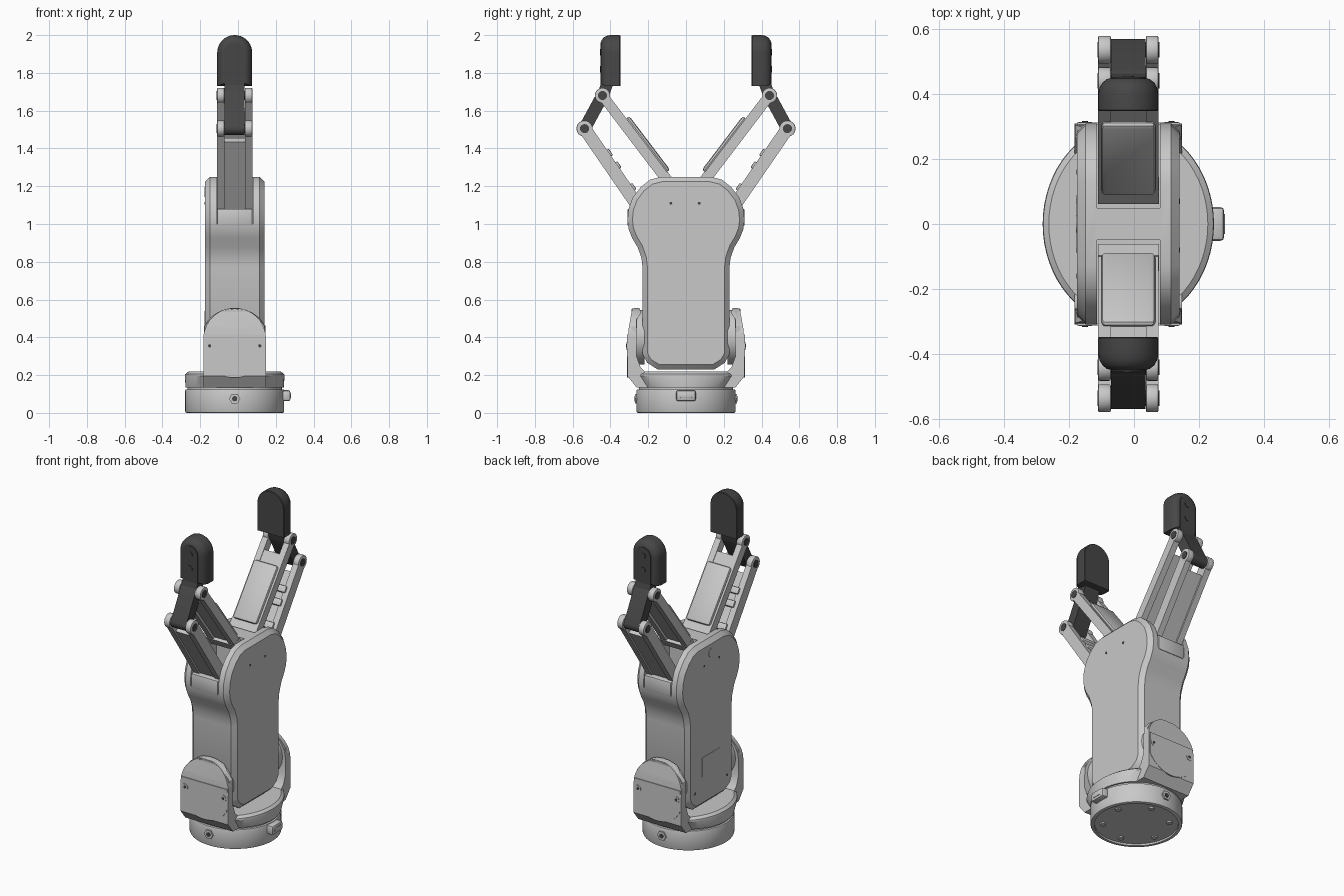
import bpy, bmesh, math
from mathutils import Vector

if "Cube" in bpy.data.objects:
    bpy.data.objects.remove(bpy.data.objects["Cube"])

C = -0.0175  # symmetry plane of the gripper in x


def material(name, r, g, b):
    m = bpy.data.materials.new(name)
    m.diffuse_color = (r, g, b, 1)
    m.use_nodes = True
    m.node_tree.nodes["Principled BSDF"].inputs["Base Color"].default_value = m.diffuse_color
    return m


GREY = material("light grey", 0.58, 0.58, 0.58)
DARK = material("charcoal", 0.062, 0.062, 0.062)


def loft(name, axis, rings, mat, bevel=0, segs=2, cut=None, op='DIFFERENCE', angle=50):
    """rings: list of (t, 2D outline); t runs along axis."""
    put = {'x': lambda a, b, t: (t, a, b), 'y': lambda a, b, t: (a, t, b),
           'z': lambda a, b, t: (a, b, t)}[axis]
    bm = bmesh.new()
    loops = [[bm.verts.new(put(a, b, t)) for a, b in pts] for t, pts in rings]
    n = len(loops[0])
    for lo, hi in zip(loops, loops[1:]):
        for i in range(n):
            j = (i + 1) % n
            bm.faces.new((lo[i], lo[j], hi[j], hi[i]))
    bm.faces.new(loops[0])
    bm.faces.new(loops[-1])
    bmesh.ops.recalc_face_normals(bm, faces=bm.faces)
    me = bpy.data.meshes.new(name)
    bm.to_mesh(me)
    bm.free()
    me.materials.append(mat)
    ob = bpy.data.objects.new(name, me)
    bpy.context.collection.objects.link(ob)
    bpy.ops.object.select_all(action='DESELECT')
    ob.select_set(True)
    bpy.context.view_layer.objects.active = ob
    if bevel:
        b = ob.modifiers.new("bevel", 'BEVEL')
        b.width, b.segments = bevel, segs
        b.limit_method, b.angle_limit = 'ANGLE', math.radians(angle)
        bpy.ops.object.modifier_apply(modifier="bevel")
    for c in cut or []:
        m = ob.modifiers.new("cut", 'BOOLEAN')
        m.object, m.operation, m.solver = c, op, 'EXACT'
        bpy.ops.object.modifier_apply(modifier="cut")
        bpy.data.objects.remove(c)
    bpy.ops.object.shade_smooth_by_angle(angle=math.radians(30))
    return ob


def prism(name, axis, pts, t0, t1, mat, **kw):
    return loft(name, axis, [(t0, pts), (t1, pts)], mat, **kw)


def rect(a0, a1, b0, b1):
    return [(a0, b0), (a1, b0), (a1, b1), (a0, b1)]


def ellipse(a, b, ra, rb=None, n=48):
    rb = rb or ra
    return [(a + ra * math.cos(2 * math.pi * i / n), b + rb * math.sin(2 * math.pi * i / n)) for i in range(n)]


def arch(cx, r, bottom, top, n=20):
    arc = [(cx + r * math.cos(math.pi * i / n), top - r + r * math.sin(math.pi * i / n)) for i in range(n + 1)]
    return [(cx - r, bottom), (cx + r, bottom)] + arc


def capsule(p, q, r, n=12):
    p, q = Vector(p), Vector(q)
    a = math.atan2(q.y - p.y, q.x - p.x)
    pts = []
    for c, start in ((p, a + math.pi / 2), (q, a - math.pi / 2)):
        pts += [(c.x + r * math.cos(start + math.pi * i / n), c.y + r * math.sin(start + math.pi * i / n))
                for i in range(n + 1)]
    return pts


# ---- base: round foot with recessed underside, bolts and connector
recess = prism("recess", 'z', ellipse(C, 0, 0.24), -0.02, 0.012, GREY)
prism("base", 'z', ellipse(C, 0, 0.262, n=64), 0, 0.125, GREY, bevel=0.008, cut=[recess])
prism("base_groove", 'z', ellipse(C, 0, 0.25), 0.12, 0.14, GREY)
loft("yoke_plate", 'z', [(0.135, ellipse(C, 0, 0.26, 0.262, 64)), (0.195, ellipse(C, 0, 0.264, 0.31, 64)),
                         (0.205, ellipse(C, 0, 0.262, 0.308, 64)), (0.218, ellipse(C, 0, 0.245, 0.29, 64))], GREY)
prism("connector", 'x', rect(-0.052, 0.052, 0.062, 0.12), 0.22, 0.278, GREY, bevel=0.012)
prism("connector_face", 'x', rect(-0.032, 0.032, 0.078, 0.104), 0.27, 0.281, GREY, bevel=0.004)
for s in (-1, 1):
    prism("base_bolt", 'y', ellipse(C, 0.075, 0.03, n=6), s * 0.25, s * 0.27, GREY)
    prism("base_bolt_socket", 'y', ellipse(C, 0.075, 0.014, n=12), s * 0.268, s * 0.273, DARK)
for k in range(6):
    a = math.pi / 3 * k + 0.3
    prism("foot_screw", 'z', ellipse(C + 0.19 * math.cos(a), 0.19 * math.sin(a), 0.018, n=12), 0.004, 0.02, GREY)

# ---- yoke arms with pivot discs
ARM = [(0.262, 0.135), (0.31, 0.195), (0.31, 0.37), (0.303, 0.45), (0.285, 0.552), (0.248, 0.56),
       (0.238, 0.53), (0.258, 0.5), (0.262, 0.30), (0.24, 0.24), (0.2, 0.2), (0.2, 0.135)]
for s in (-1, 1):
    shape = prism("arm_shape", 'y', arch(C, 0.166, 0.1, 0.556), -0.5, 0.5, GREY)
    prism("yoke_arm", 'x', [(s * y, z) for y, z in ARM], C - 0.2, C + 0.2, GREY, cut=[shape], op='INTERSECT')
    disc = [(C + max(-0.163, min(0.163, a)), b) for a, b in ellipse(0, 0.368, 0.187)]
    small = [(C + (a - C) * 0.97, 0.368 + (b - 0.368) * 0.97) for a, b in disc]
    loft("pivot_cover", 'y', [(s * 0.262, disc), (s * 0.288, small)], GREY)
    face = [(a, b) for a, b in small if b < 0.42]
    face.sort(key=lambda p: math.atan2(p[1] - 0.33, p[0] - C))
    prism("pivot_cover_face", 'y', face, s * 0.29, s * 0.312, GREY)
    prism("pivot_hub", 'y', ellipse(C, 0.4, 0.145), s * 0.22, s * 0.27, GREY)
    for t in (-1, 1):
        prism("arm_screw", 'y', ellipse(C + t * 0.133, 0.355, 0.021, n=12), s * 0.30, s * 0.315, GREY)
        prism("arm_screw_socket", 'y', ellipse(C + t * 0.133, 0.355, 0.009, n=8), s * 0.31, s * 0.317, DARK)

# ---- body: flared housing with finger slots at the top
HALF = [(0.15, 0.23), (0.205, 0.265), (0.23, 0.31), (0.23, 0.77), (0.236, 0.82), (0.255, 0.875),
        (0.285, 0.925), (0.303, 0.97), (0.31, 1.02), (0.304, 1.08), (0.282, 1.14), (0.24, 1.195),
        (0.19, 1.235), (0.13, 1.25)]
profile = HALF + [(-y, z) for y, z in reversed(HALF)]
slots = [prism("slot", 'x', rect(min(s * 0.05, s * 0.4), max(s * 0.05, s * 0.4), 1.0, 1.4), C - 0.097, C + 0.097, GREY)
         for s in (-1, 1)]
prism("body", 'x', profile, -0.175, 0.14, GREY, bevel=0.026, segs=1, cut=slots)
for y in (-0.08, 0.07):
    prism("body_screw", 'x', ellipse(y, 1.11, 0.008, n=10), 0.135, 0.1415, DARK)
# rear cover details on the -x side
prism("rear_port", 'x', ellipse(0.0, 1.17, 0.026, n=20), -0.178, -0.17, GREY)
prism("rear_label_plate", 'x', rect(-0.09, 0.09, 0.42, 0.54), -0.177, -0.17, GREY)
for y, z in ((-0.08, 1.11), (0.07, 1.11), (-0.16, 0.34), (0.16, 0.34)):
    prism("rear_screw", 'x', ellipse(y, z, 0.008, n=10), -0.1765, -0.17, DARK)

# ---- fingers: parallel linkage plus dark coupler and tip
P1, A1 = Vector((0.537, 1.505)), Vector((0.225, 1.052))   # outer link pivots (y, z)
P2, A2 = Vector((0.442, 1.68)), Vector((0.09, 1.217))     # inner link pivots


def along(p, q, t0, t1, n0, n1):
    """Rectangle along p->q, with offsets measured toward the gripper centre."""
    u = (q - p).normalized()
    n = Vector((u.y, -u.x))
    return [tuple(p + u * t + n * w) for t, w in ((t0, n0), (t1, n0), (t1, n1), (t0, n1))]


for s in (-1, 1):
    def part(name, pts, t0, t1, mat, **kw):
        return prism(name, 'x', [(s * y, z) for y, z in pts], C + t0, C + t1, mat, **kw)

    up = 1 if along(P1, A1, 0, 1, 0, 1)[2][1] > along(P1, A1, 0, 1, 0, 0)[2][1] else -1
    for t in (-1, 1):
        x0, x1 = sorted((t * 0.054, t * 0.093))
        # rails and pivot eyes
        part("outer_link_rail", along(P1, A1, 0, 0.55, -0.034, 0.034), x0, x1, GREY)
        part("inner_link_rail", along(P2, A2, 0, 0.58, -0.027, 0.027), x0, x1, GREY)
        for p, r in ((P1, 0.043), (P2, 0.041)):
            part("pivot_eye", ellipse(p.x, p.y, r, n=32), x0, x1, GREY, bevel=0.005)
            part("pivot_pin", ellipse(p.x, p.y, 0.024, n=20), t * 0.05, t * 0.0955, DARK)
    # outer link web with ribs
    part("outer_link_web", along(P1, A1, 0.07, 0.53, -up * 0.024, up * 0.012), -0.06, 0.06, GREY)
    for t in (0.16, 0.24, 0.38):
        part("outer_link_rib", along(P1, A1, t, t + 0.04, 0, up * 0.045), -0.07, 0.07, GREY, bevel=0.006)
    part("link_root", rect(0.2, 0.31, 0.99, 1.08), -0.093, 0.093, GREY, bevel=0.006)
    # inner link web, raised pad and root bar
    part("inner_link_web", along(P2, A2, 0.10, 0.57, -0.012, 0.024), -0.06, 0.06, GREY)
    part("inner_link_pad", along(P2, A2, 0.172, 0.53, up * 0.02, up * 0.047), -0.083, 0.083, GREY, bevel=0.014)
    part("inner_link_root", along(P2, A2, 0.53, 0.59, -0.03, 0.03), -0.094, 0.094, GREY)

    # coupler between the links, neck into the tip
    part("coupler", capsule(P1, P2, 0.033), -0.053, 0.053, DARK)
    part("tip_neck", [(0.475, 1.67), (0.415, 1.66), (0.385, 1.74), (0.39, 1.80), (0.445, 1.80), (0.452, 1.74)],
         -0.053, 0.053, DARK)

    # fingertip: arched block with rounded outer edge
    rings = [(0.348, 0.003), (0.352, 0), (0.40, 0), (0.42, 0.004), (0.436, 0.013), (0.446, 0.026), (0.449, 0.036)]
    loft("fingertip", 'y', [(s * y, arch(C, 0.0925 - d, 1.73 + d * 0.4, 2.0 - d)) for y, d in rings], DARK)
    prism("fingertip_strip", 'y', arch(C, 0.053, 1.73, 1.962), s * 0.444, s * 0.453, DARK)
    for z in (1.82, 1.91):
        prism("fingertip_screw", 'y', ellipse(C, z, 0.018, n=14), s * 0.45, s * 0.456, DARK)
